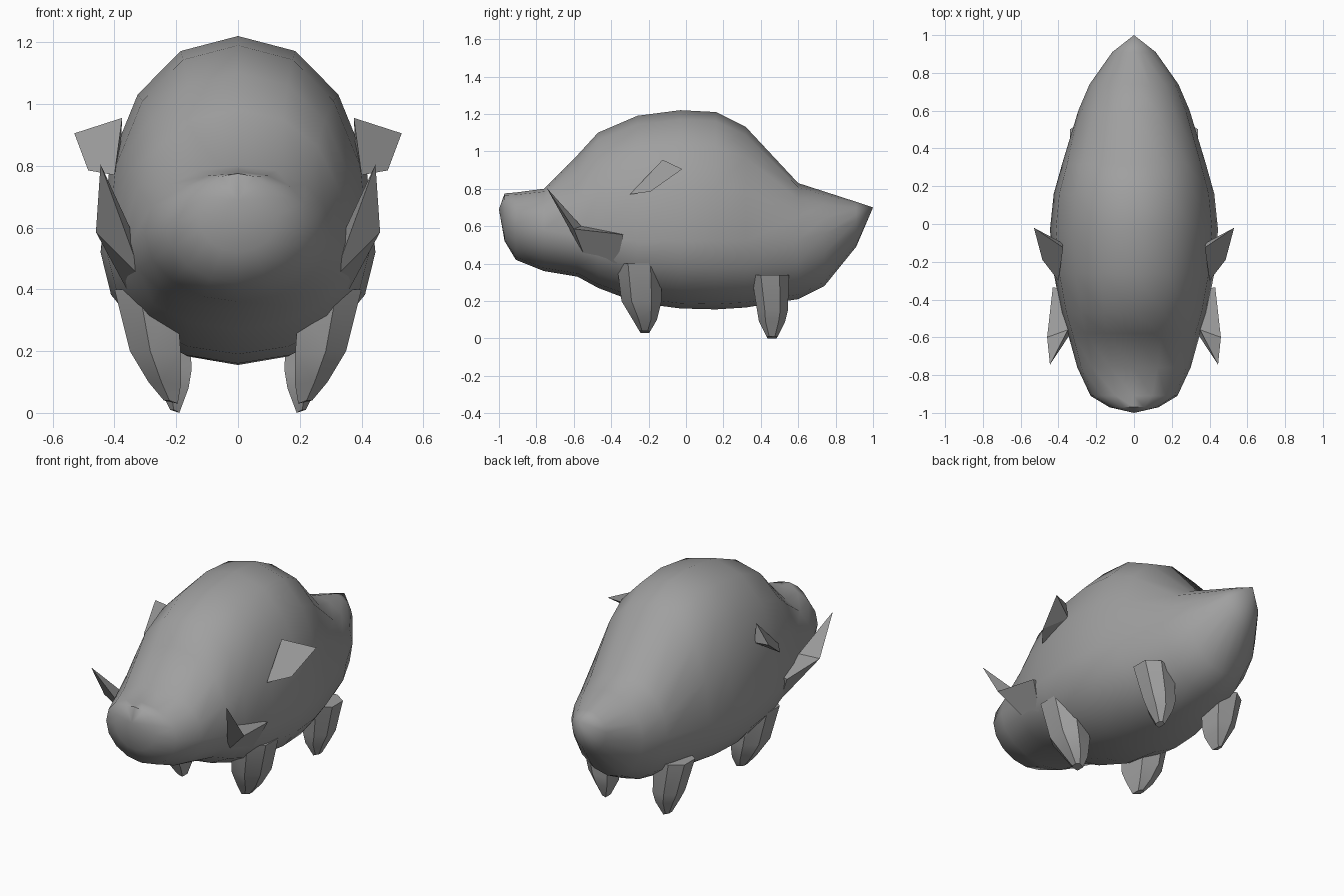
import bpy, bmesh, math

cube = bpy.data.objects.get("Cube")
if cube:
    bpy.data.objects.remove(cube, do_unlink=True)

hide = bpy.data.materials.new("grey hide")
hide.use_nodes = True
GREY = (0.35, 0.35, 0.35, 1)
hide.diffuse_color = GREY
hide.node_tree.nodes["Principled BSDF"].inputs["Base Color"].default_value = GREY


def finish(name, bm, angle):
    """Turn a bmesh into a shaded, coloured object."""
    bmesh.ops.recalc_face_normals(bm, faces=bm.faces)
    mesh = bpy.data.meshes.new(name)
    bm.to_mesh(mesh)
    bm.free()
    mesh.materials.append(hide)
    obj = bpy.data.objects.new(name, mesh)
    bpy.context.collection.objects.link(obj)
    bpy.ops.object.select_all(action="DESELECT")
    obj.select_set(True)
    bpy.context.view_layer.objects.active = obj
    bpy.ops.object.shade_smooth_by_angle(angle=math.radians(angle))


def loft(name, rings, angle, start=None, end=None):
    """Skin closed rings of equal size; each end is a point or a flat cap."""
    bm = bmesh.new()
    loops = [[bm.verts.new(p) for p in ring] for ring in rings]
    n = len(loops[0])
    for a, b in zip(loops, loops[1:]):
        for i in range(n):
            j = (i + 1) % n
            bm.faces.new((a[i], a[j], b[j], b[i]))
    for loop, tip in ((loops[0], start), (loops[-1], end)):
        if tip:
            v = bm.verts.new(tip)
            for i in range(n):
                bm.faces.new((loop[i], loop[(i + 1) % n], v))
        else:
            bm.faces.new(loop)
    finish(name, bm, angle)


def flip(points, side):
    return [(x * side, y, z) for x, y, z in points]


def body_ring(y, low, high, half, mid, power):
    """Rounded cross-section, widest at height mid."""
    ring = []
    for i in range(16):
        t = math.tau * i / 16
        c, s = math.cos(t), math.sin(t)
        e = 2 / (power if s > 0 else 2)
        reach = (high - mid) if s > 0 else (mid - low)
        ring.append((half * math.copysign(abs(c) ** e, c), y,
                     mid + reach * math.copysign(abs(s) ** e, s)))
    return ring


# Body, from snout to pointed tail: y, bottom, top, half width, widest z, fullness
stations = [
    (-0.97, 0.52, 0.775, 0.13, 0.64, 2.2),
    (-0.91, 0.42, 0.78, 0.23, 0.61, 2.2),
    (-0.76, 0.36, 0.80, 0.30, 0.58, 2.2),
    (-0.58, 0.33, 0.98, 0.35, 0.55, 2.2),
    (-0.47, 0.27, 1.10, 0.385, 0.54, 2.2),
    (-0.26, 0.19, 1.19, 0.425, 0.52, 2.2),
    (-0.03, 0.16, 1.22, 0.445, 0.52, 2.2),
    (0.16, 0.155, 1.21, 0.425, 0.52, 2.2),
    (0.32, 0.165, 1.13, 0.38, 0.52, 2.2),
    (0.60, 0.21, 0.83, 0.295, 0.53, 2.1),
    (0.74, 0.28, 0.785, 0.235, 0.56, 1.9),
    (0.91, 0.49, 0.73, 0.115, 0.63, 1.8),
]
loft("body", [body_ring(*s) for s in stations], 60,
     start=(0, -1, 0.69), end=(0, 1, 0.70))


def leg_ring(z, x0, x1, y0, y1):
    """Six-sided section with a flat inner face and bevelled outer corners."""
    xm, dy = x0 + 0.6 * (x1 - x0), 0.25 * (y1 - y0)
    return [(x0, y0 + dy * 0.4, z - 0.01), (xm, y0, z), (x1, y0 + dy, z),
            (x1, y1 - dy, z), (xm, y1, z), (x0, y1 - dy * 0.4, z - 0.01)]


# Legs, from the belly down to the foot: z, inner x, outer x, front y, back y
front_leg = [(0.40, 0.20, 0.40, -0.37, -0.13), (0.20, 0.185, 0.35, -0.345, -0.13),
             (0.10, 0.185, 0.29, -0.285, -0.155), (0.04, 0.195, 0.24, -0.25, -0.19)]
hind_leg = [(0.34, 0.16, 0.34, 0.35, 0.55), (0.15, 0.15, 0.29, 0.38, 0.545),
            (0.09, 0.16, 0.26, 0.39, 0.53), (0.01, 0.19, 0.22, 0.43, 0.49)]

# Tusk sections: three-sided, bent at the middle and ending in a point
tusk = [[(0.43, -0.335, 0.555), (0.34, -0.35, 0.56), (0.36, -0.37, 0.40)],
        [(0.46, -0.60, 0.585), (0.35, -0.56, 0.60), (0.31, -0.54, 0.435)]]
tusk_tip = (0.445, -0.745, 0.805)

# Ear: a four-cornered flap, with its back corner sunk into the body
ear = [(0.375, -0.125, 0.955), (0.53, -0.02, 0.905), (0.485, -0.19, 0.785),
       (0.40, -0.30, 0.77)]
ear_root = (0.38, -0.10, 0.85)

for label, side in (("left", 1), ("right", -1)):
    loft(f"{label}_front_leg", [flip(leg_ring(*r), side) for r in front_leg], 30)
    loft(f"{label}_hind_leg", [flip(leg_ring(*r), side) for r in hind_leg], 30)
    loft(f"{label}_tusk", [flip(r, side) for r in tusk], 20,
         end=flip([tusk_tip], side)[0])
    loft(f"{label}_ear", [flip(ear, side)], 20, end=flip([ear_root], side)[0])
